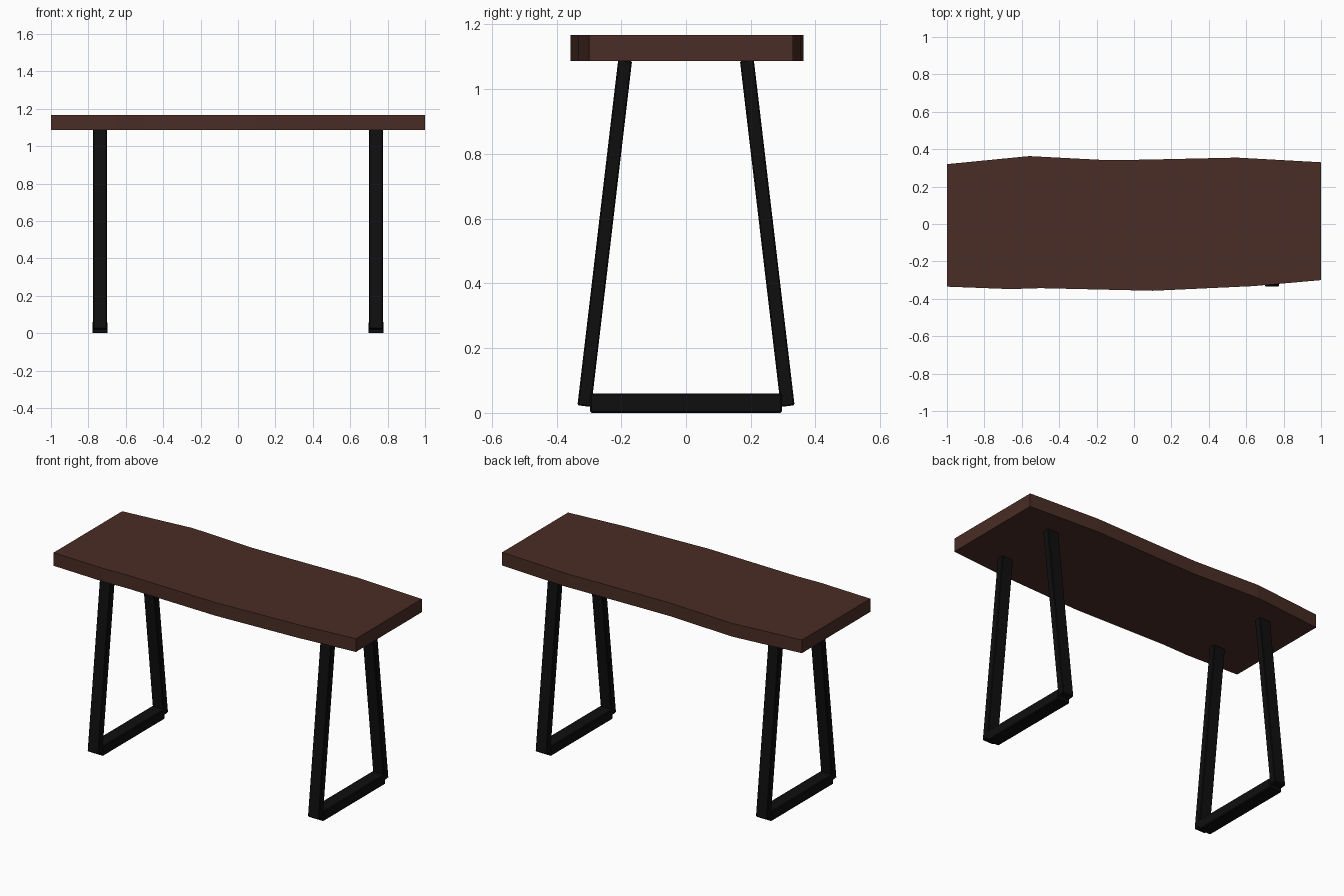
import bpy, bmesh
from mathutils import Vector

cube = bpy.data.objects.get("Cube")
if cube:
    bpy.data.objects.remove(cube, do_unlink=True)


def material(name, color):
    mat = bpy.data.materials.new(name)
    mat.use_nodes = True
    mat.diffuse_color = color
    mat.node_tree.nodes["Principled BSDF"].inputs["Base Color"].default_value = color
    return mat


wood = material("dark brown wood", (0.068, 0.026, 0.018, 1))
metal = material("black metal", (0.0045, 0.0045, 0.0045, 1))


def add_object(name, bm, mat):
    bmesh.ops.recalc_face_normals(bm, faces=bm.faces)
    mesh = bpy.data.meshes.new(name)
    bm.to_mesh(mesh)
    bm.free()
    mesh.materials.append(mat)
    obj = bpy.data.objects.new(name, mesh)
    bpy.context.collection.objects.link(obj)
    return obj


def add_beam(name, start, end, width, depth):
    """Bevelled box running from start to end in the y-z plane."""
    start, end = Vector(start), Vector(end)
    axis = end - start
    bm = bmesh.new()
    bmesh.ops.create_cube(bm, size=1)
    bmesh.ops.scale(bm, vec=(width, depth, axis.length), verts=bm.verts)
    turn = Vector((0, 0, 1)).rotation_difference(axis).to_matrix()
    bmesh.ops.rotate(bm, matrix=turn, verts=bm.verts)
    bmesh.ops.translate(bm, vec=(start + end) / 2, verts=bm.verts)
    obj = add_object(name, bm, metal)
    bevel = obj.modifiers.new("edge bevel", "BEVEL")
    bevel.width = 0.004
    bevel.segments = 1


# Table top: wavy live-edge outline, extruded
front_edge = [(-1, -0.335), (-0.66, -0.348), (-0.5, -0.343),
              (0.1, -0.357), (0.64, -0.332), (1, -0.30)]
back_edge = [(1, 0.33), (0.55, 0.355), (0.06, 0.344),
             (-0.14, 0.341), (-0.56, 0.363), (-1, 0.32)]
bm = bmesh.new()
outline = bm.faces.new([bm.verts.new((x, y, 1.087)) for x, y in front_edge + back_edge])
extruded = bmesh.ops.extrude_face_region(bm, geom=[outline], use_keep_orig=True)
raised = [v for v in extruded["geom"] if isinstance(v, bmesh.types.BMVert)]
bmesh.ops.translate(bm, vec=(0, 0, 0.08), verts=raised)
add_object("table_top", bm, wood)

# Leg frames: two leaning legs joined by a foot bar on each side
for side, sx in (("left", 1), ("right", -1)):
    x = 0.738 * sx
    for end, sy in (("front", -1), ("back", 1)):
        add_beam(f"{end}_{side}_leg", (x, 0.314 * sy, 0.021),
                 (x, 0.188 * sy, 1.09), 0.074, 0.043)
    add_beam(f"{side}_foot_bar", (x, -0.296, 0.03), (x, 0.296, 0.03), 0.082, 0.06)
